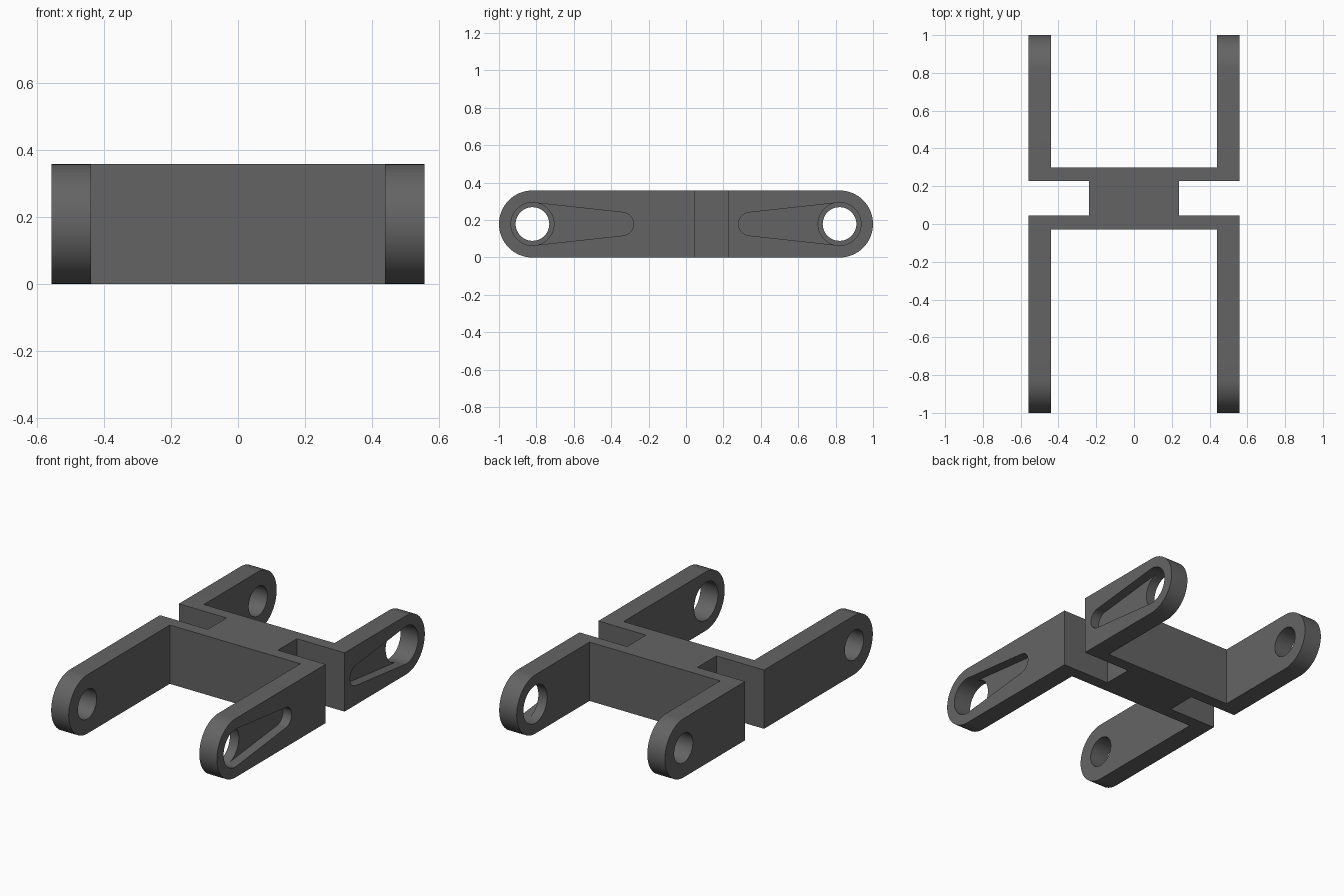
import bpy, bmesh
from math import sin, cos, pi, acos

if "Cube" in bpy.data.objects:
    bpy.data.objects.remove(bpy.data.objects["Cube"])

H, R = 0.358, 0.179          # height, arm end radius
PIN = 1.0 - R                # y of the pin holes
OUT, INN = 0.558, 0.44       # outer / inner faces of the arms


def arc(cy, cz, r, a0, a1, n):
    return [(cy + r * cos(a0 + (a1 - a0) * i / n),
             cz + r * sin(a0 + (a1 - a0) * i / n)) for i in range(n + 1)]


def prism(name, pts, place, lo, hi):
    """Extrude a closed 2D outline between lo and hi."""
    bm = bmesh.new()
    a = [bm.verts.new(place(u, v, lo)) for u, v in pts]
    b = [bm.verts.new(place(u, v, hi)) for u, v in pts]
    bm.faces.new(a)
    bm.faces.new(b)
    for i in range(len(pts)):
        j = (i + 1) % len(pts)
        bm.faces.new((a[i], a[j], b[j], b[i]))
    bmesh.ops.recalc_face_normals(bm, faces=bm.faces)
    me = bpy.data.meshes.new(name)
    bm.to_mesh(me)
    bm.free()
    ob = bpy.data.objects.new(name, me)
    bpy.context.collection.objects.link(ob)
    return ob


def along_x(u, v, t):
    return (t, u, v)


def along_z(u, v, t):
    return (u, v, t)


def cut(target, cutter, op='DIFFERENCE'):
    cutter.hide_render = True
    mod = target.modifiers.new(cutter.name, 'BOOLEAN')
    mod.operation, mod.solver, mod.object = op, 'EXACT', cutter
    bpy.context.view_layer.objects.active = target
    bpy.ops.object.modifier_apply(modifier=mod.name)
    bpy.data.objects.remove(cutter)


# Plan outline: two back-to-back forks joined by a narrow hub
right = [(INN, -0.028), (INN, -1.05), (OUT, -1.05), (OUT, 0.046), (0.237, 0.046),
         (0.237, 0.228), (OUT, 0.228), (OUT, 1.05), (INN, 1.05), (INN, 0.30)]
bracket = prism("double_fork_bracket",
                right + [(-x, y) for x, y in reversed(right)], along_z, -0.05, H + 0.05)

# Side profile with rounded arm ends
side = arc(PIN, R, R, -pi / 2, pi / 2, 32) + arc(-PIN, R, R, pi / 2, 3 * pi / 2, 32)
cut(bracket, prism("side_profile", side, along_x, -0.7, 0.7), 'INTERSECT')

# Pin holes and the tapered pockets on the right arms
big, small, slot = 0.114, 0.062, 0.343
phi = acos((big - small) / (PIN - slot))
taper = (arc(0, 0, big, phi, 2 * pi - phi, 40)
         + arc(PIN - slot, 0, small, -phi, phi, 20))
for s in (-1, 1):
    pocket = [(s * (PIN - u), R + v) for u, v in taper]
    cut(bracket, prism("pocket_cutter", pocket, along_x, 0.50, 0.7))
    for r, lo, hi in ((0.115, 0.3, 0.7), (0.09, -0.7, -0.3)):
        ring = arc(s * PIN, R, r, 0, 2 * pi, 48)[:-1]
        cut(bracket, prism("pin_hole_cutter", ring, along_x, lo, hi))

# Dark grey finish
bracket.data.materials.clear()
dark = bpy.data.materials.new("dark_grey")
dark.diffuse_color = (0.127, 0.127, 0.127, 1)
dark.use_nodes = True
dark.node_tree.nodes["Principled BSDF"].inputs["Base Color"].default_value = dark.diffuse_color
bracket.data.materials.append(dark)

# Smooth the round surfaces, keep the edges sharp
bpy.ops.object.select_all(action='DESELECT')
bracket.select_set(True)
bpy.context.view_layer.objects.active = bracket
bpy.ops.object.shade_smooth_by_angle(angle=pi / 6)
